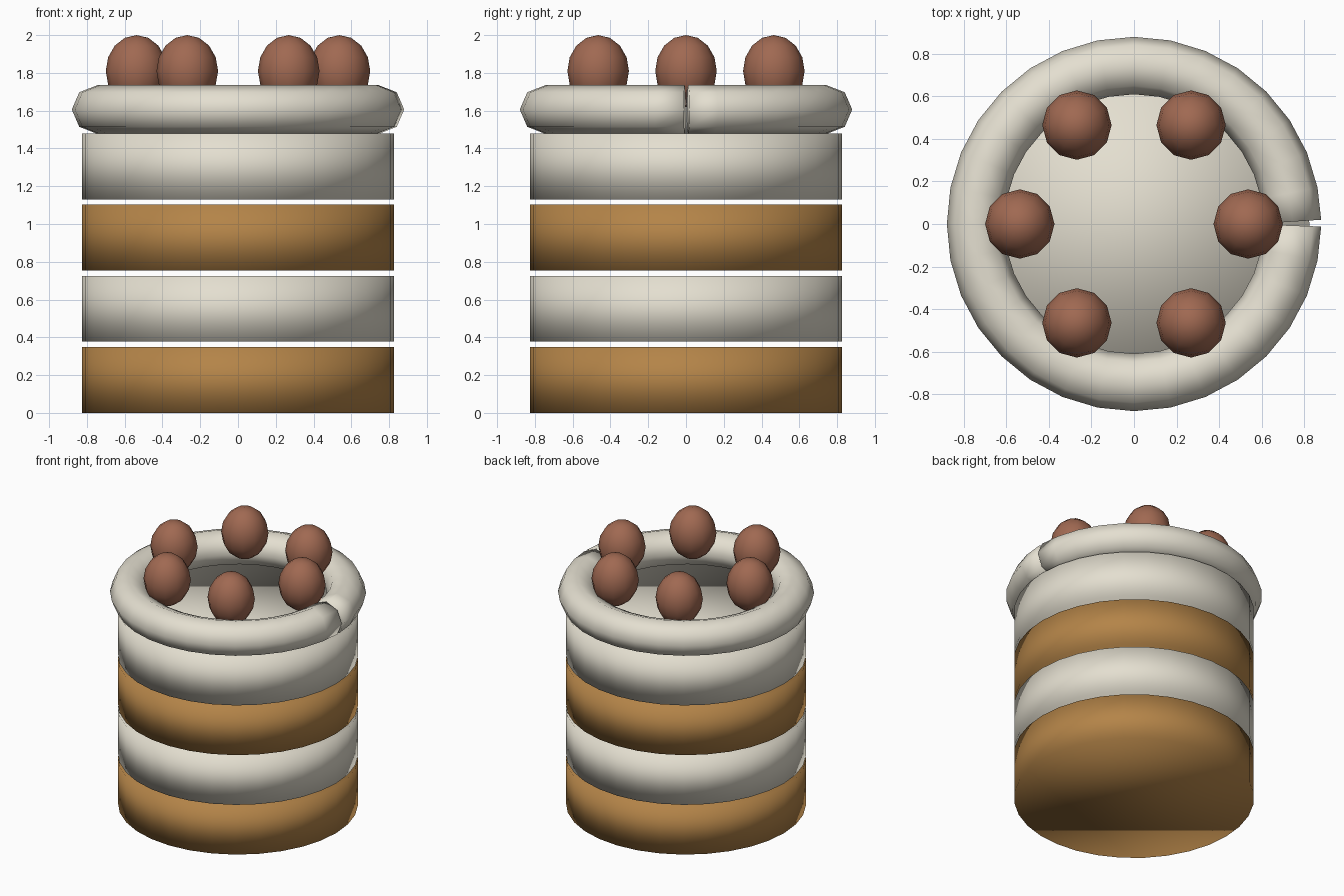
import bpy, bmesh, math
from math import cos, sin, pi

if "Cube" in bpy.data.objects:
    bpy.data.objects.remove(bpy.data.objects["Cube"])


def material(name, rgb):
    m = bpy.data.materials.new(name)
    m.diffuse_color = (*rgb, 1)
    m.use_nodes = True
    m.node_tree.nodes["Principled BSDF"].inputs["Base Color"].default_value = m.diffuse_color
    return m


TAN = material("tan_sponge", (0.456, 0.231, 0.065))
CREAM = material("cream", (0.775, 0.737, 0.631))
BROWN = material("brown_berry", (0.352, 0.141, 0.084))


def finish(bm, name, mat):
    bmesh.ops.recalc_face_normals(bm, faces=bm.faces)
    for f in bm.faces:
        f.smooth = True
    me = bpy.data.meshes.new(name)
    bm.to_mesh(me)
    bm.free()
    me.materials.append(mat)
    ob = bpy.data.objects.new(name, me)
    bpy.context.collection.objects.link(ob)
    return ob


# Four separate stacked layers with thin gaps, shaded smoothly over the rims
for i in range(4):
    bm = bmesh.new()
    bmesh.ops.create_cone(bm, cap_ends=True, segments=32,
                          radius1=0.825, radius2=0.825, depth=0.348)
    ob = finish(bm, f"{'cream' if i % 2 else 'sponge'}_layer_{i + 1}",
                CREAM if i % 2 else TAN)
    ob.location.z = 0.174 + i * 0.377

# Piped rim: octagonal section swept round, with a small open seam at +x
SEG, SIDES, MAJOR, MINOR, RIM_Z = 32, 8, 0.745, 0.135, 1.606
bm = bmesh.new()
rings = []
for i in range(SEG + 1):
    a = 2 * pi * i / SEG
    ring = []
    for j in range(SIDES):
        b = 2 * pi * j / SIDES
        r = MAJOR + MINOR * cos(b)
        x, y = r * cos(a), r * sin(a)
        open_amount = (1 + cos(b)) / 2      # seam widens outwards
        if i == 0:
            y += 0.002 + 0.018 * open_amount
        elif i == SEG:
            y -= 0.002 + 0.010 * open_amount
        ring.append(bm.verts.new((x, y, RIM_Z + 0.129 * sin(b))))
    rings.append(ring)
for p, q in zip(rings, rings[1:]):
    for j in range(SIDES):
        k = (j + 1) % SIDES
        bm.faces.new((p[j], q[j], q[k], p[k]))
bm.faces.new(rings[0])
bm.faces.new(rings[-1])
finish(bm, "piped_rim", CREAM)

# Six egg-shaped berries in a circle
for i in range(6):
    a = i * pi / 3
    bm = bmesh.new()
    bmesh.ops.create_uvsphere(bm, u_segments=12, v_segments=8, radius=1)
    ob = finish(bm, f"berry_{i + 1}", BROWN)
    ob.scale = (0.163, 0.163, 0.19)
    ob.location = (0.537 * cos(a), 0.537 * sin(a), 1.81)
